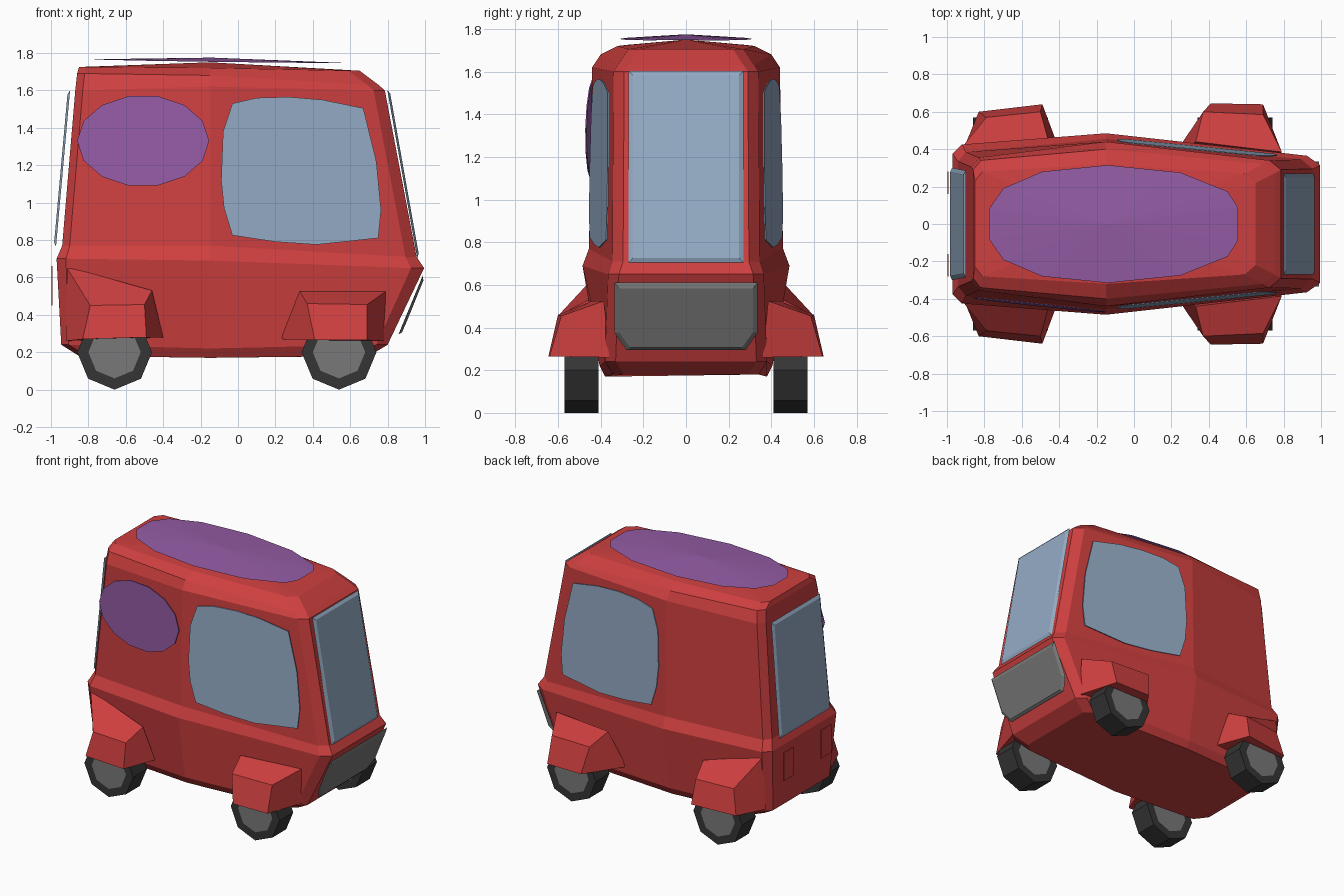
import bpy, bmesh, math
from mathutils import Vector

if "Cube" in bpy.data.objects:
    bpy.data.objects.remove(bpy.data.objects["Cube"])


def material(name, r, g, b):
    m = bpy.data.materials.new(name)
    m.diffuse_color = (r, g, b, 1)
    m.use_nodes = True
    m.node_tree.nodes["Principled BSDF"].inputs["Base Color"].default_value = m.diffuse_color
    return m


RED = material("body red", 0.62, 0.050, 0.050)
PURPLE = material("panel purple", 0.296, 0.107, 0.376)
GLASS = material("window blue grey", 0.30, 0.41, 0.56)
GREY = material("hub grey", 0.19, 0.19, 0.19)
TYRE = material("tyre dark grey", 0.035, 0.035, 0.035)


def build(name, verts, faces, *mats):
    me = bpy.data.meshes.new(name)
    me.from_pydata(verts, [], faces)
    bm = bmesh.new()
    bm.from_mesh(me)
    bmesh.ops.recalc_face_normals(bm, faces=bm.faces)
    bm.to_mesh(me)
    bm.free()
    for m in mats:
        me.materials.append(m)
    ob = bpy.data.objects.new(name, me)
    bpy.context.collection.objects.link(ob)
    return ob


def loft(name, rings, mat, apex=None):
    """Skin equal-length closed rings; cap the first, cap or fan the last."""
    n = len(rings[0])
    verts = [p for r in rings for p in r]
    faces = [(k * n + i, k * n + (i + 1) % n, (k + 1) * n + (i + 1) % n, (k + 1) * n + i)
             for k in range(len(rings) - 1) for i in range(n)]
    faces.append(tuple(range(n)))
    top = (len(rings) - 1) * n
    if apex:
        verts.append(apex)
        faces += [(top + i, top + (i + 1) % n, len(verts) - 1) for i in range(n)]
    else:
        faces.append(tuple(range(top, top + n)))
    return build(name, verts, faces, mat)


# Body: horizontal outlines stacked upwards, each bulging at mid length
def outline(xb, xf, wb, wm, wf, zb, zm, zf, cb=0.04, cf=0.06):
    half = [(xb, wb - 0.05, zb), (xb + cb, wb, zb), (-0.15, wm, zm),
            (xf - cf, wf, zf), (xf, wf - 0.05, zf)]
    return half + [(x, -y, z) for x, y, z in reversed(half)]


loft("body", [
    outline(-0.85, 0.70, 0.34, 0.38, 0.34, 0.18, 0.17, 0.18),
    outline(-0.945, 0.80, 0.38, 0.405, 0.38, 0.24, 0.22, 0.24),
    outline(-0.97, 0.995, 0.425, 0.485, 0.365, 0.70, 0.69, 0.65, 0.05, 0.07),
    outline(-0.94, 0.955, 0.385, 0.455, 0.345, 0.77, 0.77, 0.71),
    outline(-0.87, 0.785, 0.355, 0.44, 0.34, 1.60, 1.62, 1.60),
    outline(-0.86, 0.75, 0.34, 0.40, 0.32, 1.69, 1.68, 1.63),
    outline(-0.85, 0.65, 0.28, 0.32, 0.27, 1.725, 1.72, 1.705),
], RED, apex=(-0.15, 0, 1.75))

# Wheel arches: inner frame on the body, smaller frame outside
arches = {
    "front": ([(0.22, 0.38, 0.27), (0.33, 0.44, 0.525), (0.79, 0.385, 0.525), (0.78, 0.36, 0.26)],
              [(0.41, 0.645, 0.265), (0.37, 0.60, 0.46), (0.69, 0.585, 0.455), (0.69, 0.64, 0.265)]),
    "rear": ([(-0.92, 0.38, 0.26), (-0.92, 0.41, 0.66), (-0.46, 0.455, 0.53), (-0.40, 0.40, 0.28)],
             [(-0.83, 0.60, 0.27), (-0.79, 0.57, 0.45), (-0.50, 0.60, 0.455), (-0.49, 0.64, 0.28)]),
}
for end, rings in arches.items():
    for side, s in (("left", 1), ("right", -1)):
        loft(f"{end}_{side}_wheel_arch", [[(x, y * s, z) for x, y, z in r] for r in rings], RED)


# Wheels: eight-sided tyres with inset grey hubs on both faces
def wheel(name, cx, cy):
    bm = bmesh.new()
    rows = []
    for y, r in ((-0.08, 0.14), (-0.08, 0.20), (0.08, 0.20), (0.08, 0.14)):
        rows.append([bm.verts.new((cx + r * math.cos(a * math.pi / 4), cy + y,
                                   0.20 + r * math.sin(a * math.pi / 4))) for a in range(8)])
    for a, b in zip(rows, rows[1:]):
        for i in range(8):
            j = (i + 1) % 8
            bm.faces.new((a[i], a[j], b[j], b[i]))
    for r in (rows[0], rows[-1]):
        bm.faces.new(r).material_index = 1
    bmesh.ops.recalc_face_normals(bm, faces=bm.faces)
    ob = build(name, [], [], TYRE, GREY)
    bm.to_mesh(ob.data)
    bm.free()


for end, x in (("front", 0.54), ("rear", -0.66)):
    for side, s in (("left", 1), ("right", -1)):
        wheel(f"{end}_{side}_wheel", x, 0.49 * s)


# Framed plates at the two ends: flat centre with a turned-back rim
def framed(name, pts, out, mat, rim=0.022):
    pts = [Vector(p) for p in pts]
    c = sum(pts, Vector()) / len(pts)
    back = Vector(out) * 0.012
    half_y = max(abs(p.y) for p in pts)
    half_z = max(abs(p.z - c.z) for p in pts)
    inner = []
    for p in pts:
        d = p - c
        ky, kz = 1 - rim / half_y, 1 - rim / half_z
        inner.append(c + Vector((d.x * kz, d.y * ky, d.z * kz)))
    loft(name, [[p - back for p in pts], inner], mat)


framed("windscreen", [(0.97, -0.27, 0.705), (0.97, 0.27, 0.705),
                      (0.81, 0.27, 1.605), (0.81, -0.27, 1.605)], (1, 0, 0.18), GLASS)
framed("rear_window", [(-0.985, -0.30, 0.765), (-0.985, 0.30, 0.765),
                       (-0.91, 0.285, 1.60), (-0.91, -0.285, 1.60)], (-1, 0, 0.09), GLASS)
framed("grille", [(0.87, -0.28, 0.29), (0.87, 0.28, 0.29), (0.905, 0.335, 0.37),
                  (1.0, 0.335, 0.605), (1.0, -0.335, 0.605), (0.905, -0.335, 0.37)],
       (1, 0, -0.45), GREY)


# Thin plates on the flanks and roof
def plate(name, pts, step, mat):
    loft(name, [pts, [tuple(a + b for a, b in zip(p, step)) for p in pts]], mat)


window = [(-0.03, 0.825), (0.20, 0.79), (0.42, 0.775), (0.75, 0.81), (0.765, 0.96),
          (0.74, 1.22), (0.67, 1.505), (0.45, 1.55), (0.27, 1.565), (0.10, 1.56),
          (-0.03, 1.53), (-0.08, 1.38), (-0.09, 1.12), (-0.075, 0.97)]
for side, s in (("left", 1), ("right", -1)):
    plate(f"{side}_side_window",
          [(x, s * (0.46 - 0.10 * (x + 0.15) - 0.022 * (z - 0.78)), z) for x, z in window],
          (0, s * 0.006, 0), GLASS)

oval = [(-0.507 + 0.353 * math.cos(a), 1.33 + 0.245 * math.sin(a))
        for a in (i * math.tau / 14 for i in range(14))]
plate("right_side_panel",
      [(x, -(0.478 + 0.105 * (x + 0.15) - 0.02 * (z - 0.78)), z) for x, z in oval],
      (0, -0.006, 0), PURPLE)

# Roof panel: long oval, slightly folded along the middle
half = [(-0.70, 0.19), (-0.49, 0.28), (-0.14, 0.315), (0.25, 0.275), (0.50, 0.175), (0.555, 0.09)]
rim = [(-0.775, 0.08)] + half
rim = rim + [(x, -y) for x, y in reversed(rim)]
loft("roof_panel", [[(x, y, 1.757 - 0.014 * x - 0.02 * abs(y)) for x, y in rim]], PURPLE,
     apex=(-0.14, 0, 1.775))

# Tail plates low on the back
for side, s in (("left", 1), ("right", -1)):
    plate(f"{side}_tail_plate",
          [(-0.992, s * y, z) for y, z in ((0.16, 0.45), (0.28, 0.45), (0.28, 0.66), (0.16, 0.66))],
          (-0.006, 0, 0), RED)
